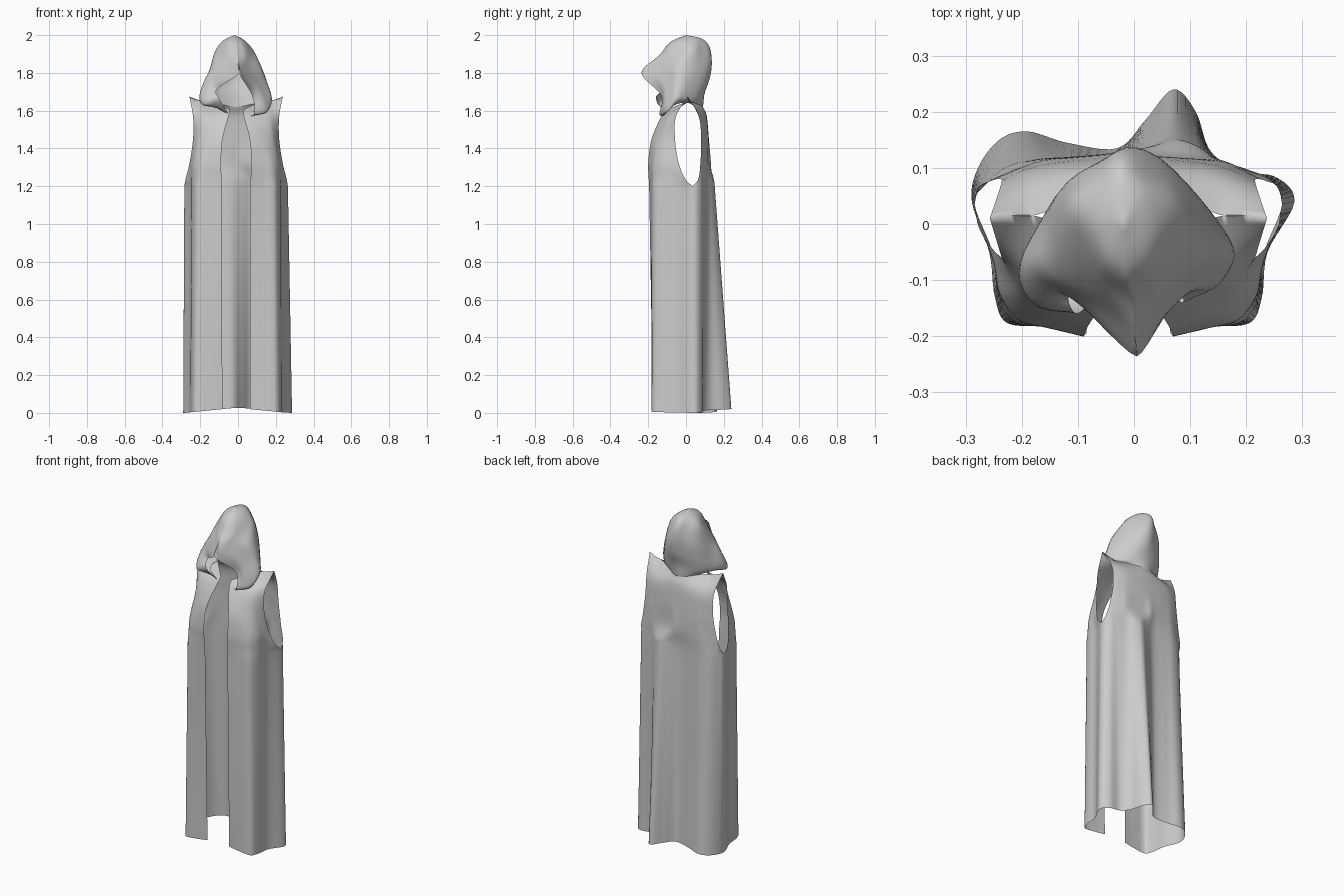
import bpy, bmesh, math
from mathutils import Vector


def spline(pts, knots, n):
    """Smooth curve through pts with uneven knots, n steps per span."""
    last = len(pts) - 1

    def slope(i):
        a, b = max(i - 1, 0), min(i + 1, last)
        return (pts[b] - pts[a]) / (knots[b] - knots[a])
    out = []
    for i in range(last):
        d = knots[i + 1] - knots[i]
        m0, m1 = slope(i) * d, slope(i + 1) * d
        for k in range(n):
            t = k / n
            out.append(pts[i] * (2*t**3 - 3*t*t + 1) + m0 * (t**3 - 2*t*t + t)
                       + pts[i + 1] * (3*t*t - 2*t**3) + m1 * (t**3 - t*t))
    return out + [pts[-1]]


NU = 6


def across(row):
    return spline(row, range(len(row)), NU)


def loft(rows, knots, nv=6):
    """Grid of points running smoothly from row to row."""
    cols = [spline(list(c), knots, nv) for c in zip(*rows)]
    return [list(r) for r in zip(*cols)]


def level(z, pts):
    return [Vector((p[0], p[1], p[2] if len(p) > 2 else z)) for p in pts]


def flip(pts):
    """Mirror about the robe's own centre line, x = -0.01."""
    return [Vector((-p.x - 0.02, p.y, p.z)) for p in pts]


def whole(half):
    return half + flip(half[:-1])[::-1]


def make(name, grids):
    bm = bmesh.new()
    for g in grids:
        vs = [[bm.verts.new(p) for p in row] for row in g]
        for a, b in zip(vs, vs[1:]):
            for i in range(len(a) - 1):
                bm.faces.new((a[i], a[i + 1], b[i + 1], b[i]))
    bmesh.ops.remove_doubles(bm, verts=bm.verts, dist=0.0003)
    bmesh.ops.recalc_face_normals(bm, faces=bm.faces)
    for f in bm.faces:
        f.smooth = True
    me = bpy.data.meshes.new(name)
    bm.to_mesh(me)
    bm.free()
    ob = bpy.data.objects.new(name, me)
    bpy.context.collection.objects.link(ob)
    return ob


def hem(pts):
    """Hem rises slightly toward the middle."""
    return [Vector((x, y, 0.028 * max(0, 1 - abs(x) / 0.285))) for x, y in pts]


KN = [1.2, 1.235, 1.32, 1.45, 1.57, 1.67]
shoulder = [(-.257, .01, 1.675), (-.22, .015, 1.66), (-.18, .015, 1.65)]

# Front panel rows: from side seam / armhole to the open front edge
front_hem = hem([(-.289, .04), (-.258, -.05), (-.248, -.13), (-.225, -.177),
                 (-.15, -.18), (-.083, -.175)])
front = [
    level(1.20, [(-.284, .035), (-.252, -.05), (-.243, -.12), (-.215, -.172),
                 (-.15, -.185), (-.085, -.195)]),
    level(1.235, [(-.278, -.002), (-.251, -.06), (-.241, -.123), (-.21, -.171),
                  (-.15, -.185), (-.087, -.197)]),
    level(1.32, [(-.257, -.038), (-.247, -.08), (-.235, -.13), (-.2, -.17),
                 (-.15, -.185), (-.09, -.2)]),
    level(1.45, [(-.238, -.058), (-.225, -.09), (-.205, -.125), (-.17, -.15),
                 (-.13, -.168), (-.082, -.182)]),
    level(1.57, [(-.238, -.053), (-.215, -.07), (-.185, -.09), (-.14, -.105),
                 (-.09, -.12), (-.05, -.13)]),
    level(0, shoulder + [(-.14, 0, 1.645), (-.1, -.04, 1.63), (-.045, -.1, 1.605)]),
]
right = [flip(r) for r in front]
right_hem = flip(front_hem)
right_hem[0].x = 0.286

# Back panel rows: one wide piece with deep folds at the hem
back_hem = hem([(-.289, .04), (-.278, .1), (-.24, .15), (-.19, .165), (-.12, .145),
                (-.03, .135), (.02, .185), (.07, .24), (.11, .2), (.135, .13),
                (.18, .092), (.25, .085), (.286, .04)])
back = [
    level(1.20, [(-.284, .035), (-.265, .07), (-.23, .1), (-.18, .115), (-.12, .115),
                 (-.04, .115), (.02, .135), (.07, .152), (.11, .14), (.15, .115),
                 (.2, .098), (.245, .078), (.264, .035)]),
    level(1.235, [(-.278, .064), (-.257, .077), (-.224, .1), (-.177, .115), (-.117, .116),
                  (-.04, .117), (.018, .134), (.068, .148), (.109, .139), (.149, .115),
                  (.198, .098), (.238, .082), (.258, .064)]),
    whole(level(1.32, [(-.257, .076), (-.235, .088), (-.21, .1), (-.17, .115),
                       (-.11, .12), (-.05, .125), (-.01, .132)])),
    whole(level(1.45, [(-.238, .08), (-.22, .09), (-.195, .1), (-.16, .11),
                       (-.1, .117), (-.05, .12), (-.01, .121)])),
    whole(level(1.57, [(-.238, .067), (-.215, .075), (-.185, .085), (-.145, .095),
                       (-.095, .103), (-.05, .108), (-.01, .11)])),
    whole(level(0, shoulder + [(-.14, .03, 1.645), (-.09, .06, 1.635),
                               (-.045, .085, 1.625), (-.01, .09, 1.62)])),
]

# Skirt: one continuous sheet from left opening edge round the back to the right
low = across(front_hem[::-1] + back_hem[1:] + right_hem[1:])
high = across(front[0][::-1] + back[0][1:] + right[0][1:])
skirt = loft([low, high], [0, 1.2], 16)

# Chest and back: three sheets that grow from the skirt's top row
a, b = 5 * NU, 17 * NU
parts = [(high[:a + 1], [r[::-1] for r in front]), (high[a:b + 1], back), (high[b:], right)]
uppers = [loft([base] + [across(r) for r in rows[1:]], KN) for base, rows in parts]
make("robe_body", [skirt] + uppers)

# Hood: left front edge, round the back, to right front edge
lower = [
    [(-.05, -.11, 1.58), (-.12, -.09, 1.62), (-.14, -.03, 1.64), (-.1, .05, 1.635), (-.01, .09, 1.62),
     (.08, .05, 1.635), (.12, -.03, 1.64), (.1, -.09, 1.61), (.04, -.11, 1.57)],
    [(-.1, -.16, 1.665), (-.185, -.14, 1.635), (-.195, -.05, 1.665), (-.13, .045, 1.67), (-.01, .1, 1.69),
     (.11, .05, 1.66), (.173, -.04, 1.66), (.16, -.1, 1.6), (.085, -.14, 1.58)],
    [(-.11, -.13, 1.715), (-.15, -.11, 1.75), (-.178, -.04, 1.76), (-.12, .065, 1.76), (-.01, .125, 1.77),
     (.105, .065, 1.76), (.15, -.04, 1.75), (.11, -.11, 1.73), (.075, -.13, 1.68)],
]
upper = [
    [(.005, -.236, 1.8), (-.055, -.145, 1.825), (-.145, -.05, 1.84), (-.105, .08, 1.85), (-.015, .132, 1.86),
     (.08, .08, 1.85), (.115, -.05, 1.84), (.045, -.145, 1.825), (.005, -.236, 1.8)],
    [(-.005, -.14, 1.895), (-.06, -.1, 1.9), (-.117, 0, 1.92), (-.085, .075, 1.93), (-.02, .118, 1.94),
     (.047, .075, 1.93), (.08, 0, 1.92), (.042, -.1, 1.9), (-.005, -.14, 1.895)],
    [(-.015, -.085, 1.962), (-.05, -.06, 1.965), (-.077, 0, 1.97), (-.055, .055, 1.98), (-.02, .08, 1.982),
     (.015, .055, 1.98), (.037, 0, 1.97), (.02, -.06, 1.965), (-.015, -.085, 1.962)],
    [(-.018, 0, 2.0)] * 9,
]
grid = loft([across(level(0, r)) for r in lower + upper], [0, .06, .15, .25, .34, .42, .5])
for row in grid[18:]:  # close the crown above the drooping tip
    row[0] = row[-1] = (row[0] + row[-1]) / 2
# Soft cloth folds, fading at the neck, the crown and the front edges
for j, row in enumerate(grid):
    for i, p in enumerate(row):
        u, v = i / (len(row) - 1), j / (len(grid) - 1)
        s = 1 + 0.05 * math.sin(math.pi * u) * math.sin(math.pi * v) * math.sin(34 * u + 5 * v)
        p.x, p.y = p.x * s, p.y * s
make("hood", [grid])
